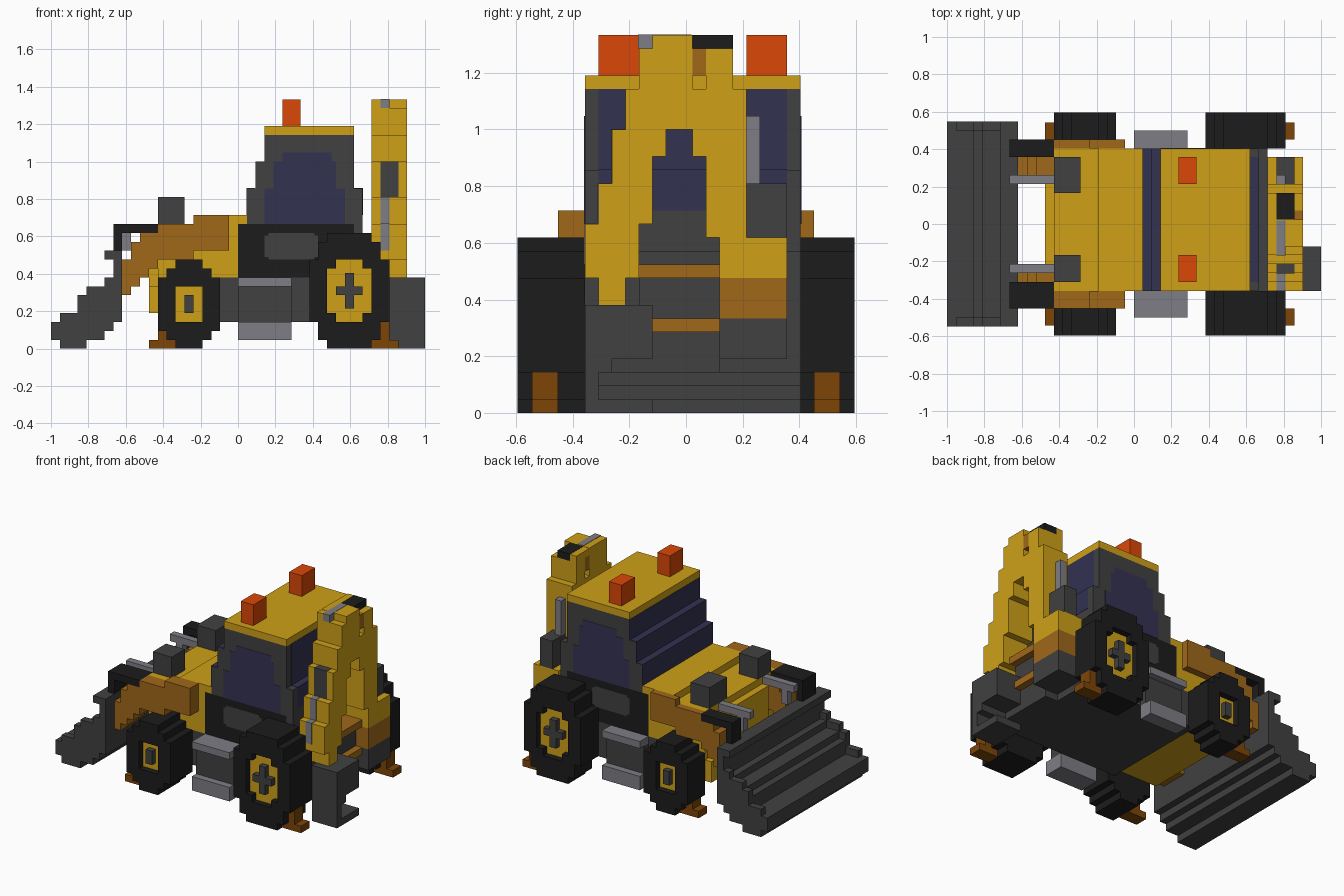
import bpy
import bmesh

cube = bpy.data.objects.get("Cube")
if cube:
    bpy.data.objects.remove(cube, do_unlink=True)

UNIT = 1 / 21          # size of one block
LEFT, RIGHT = 8.5, -7.5  # side walls of the body
BODY = (RIGHT, LEFT)
PLATE = 0.04


def linear(c):
    return c / 12.92 if c <= 0.04045 else ((c + 0.055) / 1.055) ** 2.4


def material(name, r, g, b):
    mat = bpy.data.materials.new(name)
    mat.use_nodes = True
    colour = tuple(linear(c) for c in (r, g, b)) + (1,)
    mat.diffuse_color = colour
    mat.node_tree.nodes["Principled BSDF"].inputs["Base Color"].default_value = colour
    return mat


YELLOW = material("yellow paint", .81, .63, .09)
BROWN = material("ochre steel", .63, .41, .1)
RUST = material("dark brown steel", .49, .27, .03)
GREY = material("dark grey", .255, .255, .255)
BLACK = material("black rubber", .11, .11, .11)
SILVER = material("light grey metal", .49, .49, .52)
GLASS = material("dark blue glass", .2, .195, .32)
ORANGE = material("orange light", .86, .28, .03)

parts = {}


def box(name, mat, x, y, z):
    """Add a block to the named part; ranges are in block units."""
    mesh = parts.setdefault(name, (bmesh.new(), mat))[0]
    verts = bmesh.ops.create_cube(mesh, size=1)["verts"]
    for v in verts:
        v.co = [UNIT * (lo + hi) / 2 + c * UNIT * (hi - lo)
                for c, (lo, hi) in zip(v.co, (x, y, z))]


def both(name, mat, x, z, far, near=None):
    """Add a block on each side; by default it starts at the body wall."""
    box("left_" + name, mat, x, (near or LEFT, far), z)
    box("right_" + name, mat, x, (-far, -(near or -RIGHT)), z)


def wheel(name, cx, cz, half_w, half_h, cuts, hub_w, hub_h):
    """Stepped tyre with a recessed hub; cuts shorten the outer columns."""
    def ring(part, mat, w, h, far, near=None):
        both(part, mat, (cx - w, cx + w), (cz - h, cz + h), far, near)
    for step, cut in enumerate(cuts):
        tall = half_h - cut
        ring(name + "_tyre", BLACK, half_w - step, tall, 11.5)
        for s in (-1, 1):
            edge = sorted((cx + s * hub_w, cx + s * (half_w - step)))
            if edge[1] - edge[0] > 0:
                both(name + "_tyre", BLACK, edge, (cz - tall, cz + tall), 12.5, 11.5)
    for s in (-1, 1):
        edge = sorted((cz + s * hub_h, cz + s * half_h))
        both(name + "_tyre", BLACK, (cx - hub_w, cx + hub_w), edge, 12.5, 11.5)
    ring(name + "_hub", YELLOW, hub_w, hub_h, 11.6, 11.5)


# Wheels and axle caps
wheel("front_wheel", -5.5, 5, 3.5, 5, (2, 1, 0), 1.5, 2)
wheel("rear_wheel", 12.5, 6.5, 4.5, 6.5, (3, 1, 0), 2.5, 3.5)
for x in ((10, 11), (14, 15)):
    for z in ((3, 4), (9, 10)):
        both("rear_wheel_tyre", BLACK, x, z, 12.5, 11.5)
both("front_axle_cap", GREY, (-6, -5), (4, 6), 12.4, 11.5)
both("rear_axle_cap", GREY, (12, 13), (4.5, 8.5), 12.4, 11.5)
both("rear_axle_cap", GREY, (11, 14), (6, 7), 12.4, 11.5)

# Chassis and steps
box("chassis", GREY, (-3, 15), BODY, (3, 8))
both("step_box", GREY, (0, 6), (3, 7), 9.5)
both("upper_step", SILVER, (0, 6), (7, 8), 10.5)
both("lower_step", SILVER, (0, 6), (1, 3), 10.5)

# Engine hood
box("hood", YELLOW, (-9, -4), BODY, (8, 14))
box("hood", YELLOW, (-4, 0), BODY, (8, 15))
box("hood", YELLOW, (0, 1), BODY, (14, 15))
box("hood", YELLOW, (-9, -3), BODY, (4, 8))
box("nose", YELLOW, (-10, -9), (-4.5, 5.5), (4, 13))
box("bumper", YELLOW, (-10, -9), BODY, (4, 7))

# Cab
box("cab_base", BLACK, (0, 13), BODY, (8, 14))
box("cab_rear", GREY, (13, 14), BODY, (8, 14))
box("cab_rear", GREY, (14, 15), BODY, (8, 12))
steps = ((1, 14, 14, 18), (2, 13, 18, 21), (3, 13, 21, 24))
for front, back, low, high in steps:
    box("cab", GREY, (front, back), BODY, (low, high))
    box("windshield", GLASS, (front - PLATE, front + 1 - PLATE),
        (RIGHT + PLATE, LEFT - PLATE), (low + PLATE, min(high + PLATE, 24)))
rear_glass = (RIGHT + 1, LEFT - 1)
box("rear_window", GLASS, (13 - PLATE, 13 + PLATE), rear_glass, (18, 24))
box("rear_window", GLASS, (13, 14 + PLATE), rear_glass, (15, 18 + PLATE))
box("roof", YELLOW, (3, 13), BODY, (24, 25))
for y in ((-6.5, -3.5), (4.5, 7.5)):
    box("beacons", ORANGE, (5, 7), y, (25, 28))

# Side windows and lower door panels
for wall, name in ((LEFT, "left"), (RIGHT - PLATE, "right")):
    side = (wall, wall + PLATE)
    box(name + "_window", GLASS, (3, 12), side, (14, 18))
    box(name + "_window", GLASS, (4, 11), side, (18, 21))
    box(name + "_window", GLASS, (5, 10.5), side, (21, 22))
    box(name + "_door_panel", GREY, (3, 9), side, (10.3, 12.7))
    box(name + "_door_panel", GREY, (3.4, 8.6), side, (10, 13))

# Loader arms
both("loader_arm", BROWN, (-5, -1), (11, 15), 9.5)
both("loader_arm", BROWN, (-9, -5), (10, 14), 9.5)
for i, (low, high) in enumerate(((6, 10), (7, 12), (8, 13), (9, 13))):
    both("loader_arm", BROWN, (i - 13, i - 12), (low, high), 9.5, 5.5)
for name, y in (("left_link", (7.5, 9.5)), ("right_link", (-9.5, -6.5))):
    box(name, BLACK, (-14, -9), y, (13, 14))
    box(name, BLACK, (-14, -13), y, (11, 13))
for name, y in (("left_bracket", (3.5, 7.5)), ("right_bracket", (-6.5, -3.5))):
    box(name, GREY, (-9, -6), y, (14, 17))
both("loader_ram", SILVER, (-14, -9), (13, 14), 5.5, 4.5)
both("loader_ram", SILVER, (-13, -12), (11, 13), 5.5, 4.5)

# Loader bucket: stepped sheet between two side plates
profile = ((-21, -20, 1, 3), (-20, -18, 0, 4), (-18, -17, 0, 6),
           (-17, -15, 1, 7), (-15, -14, 2, 8), (-14, -13, 3, 11))
for x0, x1, low, high in profile:
    lip = 0 if x0 in (-21, -14) else 1
    box("loader_bucket", GREY, (x0, x1), (-10.5, 10.5), (low, high - lip))
    both("bucket_side", GREY, (x0, x1), (low, high), 11.5, 10.5)
box("loader_bucket", GREY, (-15, -14), (-11.5, 11.5), (10, 11))

# Stabilizer feet
for x_foot, x_leg in (((-10, -7), (-9, -7)), ((15, 18), (15, 17))):
    both("stabilizer", RUST, x_foot, (0, 1), 11.4, 9.5)
    both("stabilizer", RUST, x_leg, (1, 3), 11.4, 9.5)

# Rear frame
boom = (15, 19)
block = (2.5, 7.5)
box("rear_block", YELLOW, boom, block, (10, 13))
box("rear_beam", BROWN, boom, block, (7, 10))
box("rear_base", GREY, boom, block, (4, 7))
box("rear_panel", GREY, (15, 17), (-3.5, 2.5), (7, 10))
box("rear_cross_beam", BROWN, (15, 18), (-3.5, 2.5), (10, 11))
box("rear_lower_beam", BROWN, (15, 18), (-2.5, 2.5), (6, 7))
box("rear_skirt", GREY, (15, 17), (RIGHT, 2.5), (3, 6))

# Folded digger boom: two legs meeting at the top
right_leg = ((-6.5, -4.5, 8, 10), (RIGHT, -3.5, 10, 14), (-6.5, -2.5, 14, 17),
             (-5.5, -2.5, 17, 19), (-5.5, -1.5, 19, 21), (-4.5, .5, 21, 24),
             (-3.5, .5, 24, 27), (-2.5, .5, 27, 28))
for y0, y1, low, high in right_leg:
    box("digger_dipper", YELLOW, boom, (y0, y1), (low, high))
left_leg = ((1.5, 4.5, 13, 19), (.5, 4.5, 19, 24), (1.5, 3.5, 24, 27))
for y0, y1, low, high in left_leg:
    box("digger_boom", YELLOW, boom, (y0, y1), (low, high))
box("digger_boom", YELLOW, (15, 16), (-3.5, 3.5), (27, 28 - PLATE))
box("boom_pivot", BROWN, boom, (.5, 1.5), (25, 27))
box("boom_cap", BLACK, (16, 18), (.5, 3.5), (27, 28))
box("boom_pin", SILVER, (16, 17), (-3.5 - PLATE, .4), (27, 28 + PLATE))

# Digger rams: the right one lies flush in the dipper, the left one stands free
box("right_ram_sleeve", GREY, (16, 18), (-5.5 - PLATE, -4.5), (17, 21 + PLATE))
box("right_ram_rod", SILVER, (16, 17), (-6.5 - PLATE, -5.5), (14, 17 + PLATE))
box("right_ram_rod", SILVER, (16, 17), (RIGHT - PLATE, -6.5), (11, 14 + PLATE))
box("left_ram_sleeve", GREY, (16, 18), (4.5, 7.5), (13, 17))
box("left_ram_rod", SILVER, (16, 17), (4.5, 5.5), (17, 22))

# Digger bucket: hooked section, open toward the middle
for edge, low, high in ((-2.5, 0, 1), (-6.5, 1, 3), (-5.5, 3, 4), (-2.5, 4, 8)):
    box("digger_bucket", GREY, (17, 21), (RIGHT, edge), (low, high))

# Turn every collected part into an object
for name, (mesh, mat) in parts.items():
    data = bpy.data.meshes.new(name)
    mesh.to_mesh(data)
    mesh.free()
    data.materials.append(mat)
    bpy.context.scene.collection.objects.link(bpy.data.objects.new(name, data))
